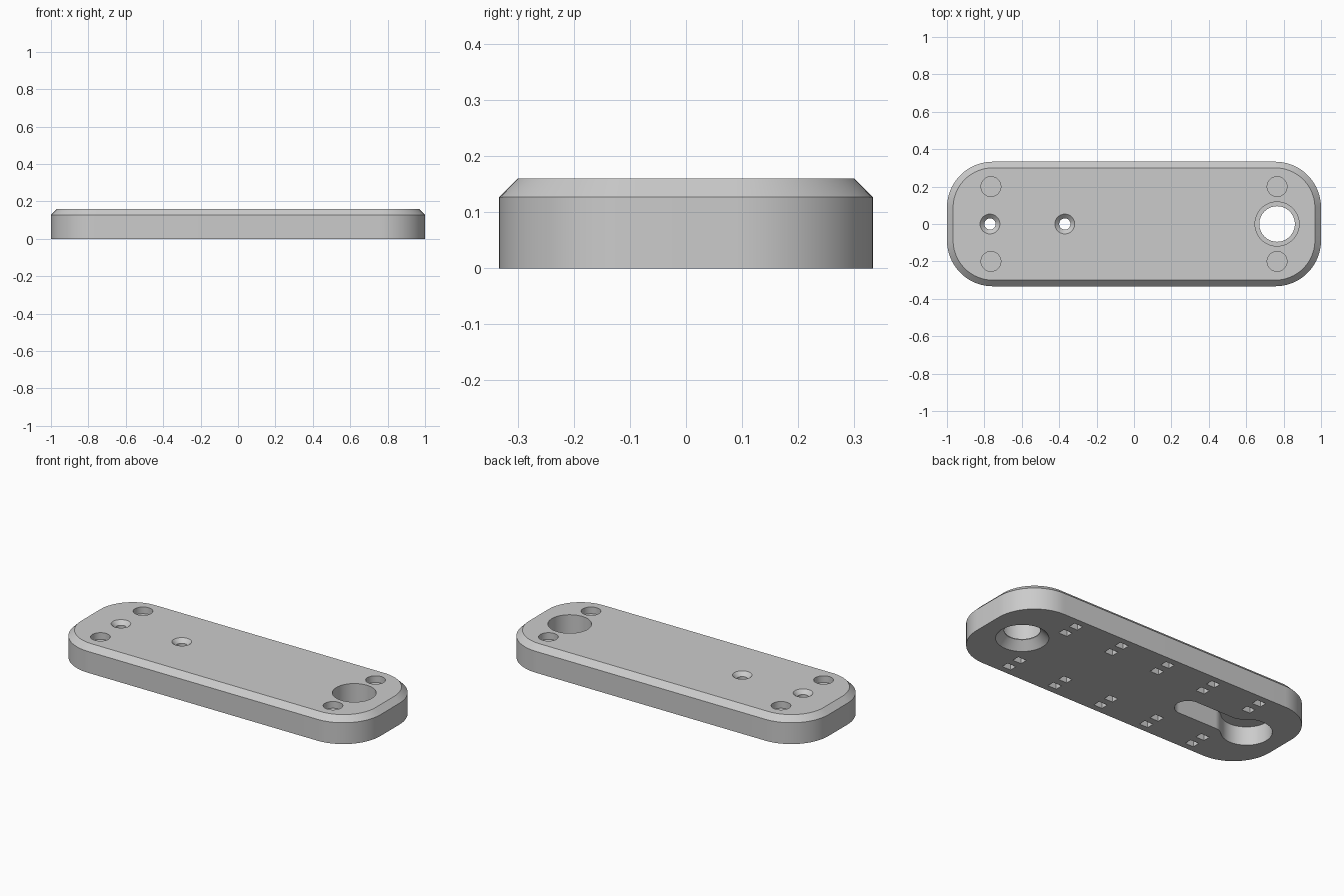
import bpy
import bmesh
from math import sin, cos, pi, sqrt, atan2, radians

cube = bpy.data.objects.get("Cube")
if cube:
    bpy.data.objects.remove(cube, do_unlink=True)

grey = bpy.data.materials.new("plain_grey")
grey.use_nodes = True
colour = (0.6, 0.6, 0.6, 1)
grey.diffuse_color = colour
grey.node_tree.nodes["Principled BSDF"].inputs["Base Color"].default_value = colour


def arc(cx, cy, r, a0, a1, n):
    return [(cx + r * cos(a0 + (a1 - a0) * i / n),
             cy + r * sin(a0 + (a1 - a0) * i / n)) for i in range(n + 1)]


def circle(x, y, r):
    return arc(x, y, r, 0, 2 * pi, 64)[:-1]


def rounded_rect(hx, hy, r):
    pts = []
    for k, (sx, sy) in enumerate([(1, 1), (-1, 1), (-1, -1), (1, -1)]):
        pts += arc(sx * (hx - r), sy * (hy - r), r, k * pi / 2, (k + 1) * pi / 2, 20)
    return pts


def rect(x, y, hx, hy):
    return [(x - hx, y - hy), (x + hx, y - hy), (x + hx, y + hy), (x - hx, y + hy)]


def loft(name, sections):
    """Closed solid through (profile, height) sections, listed bottom to top."""
    bm = bmesh.new()
    loops = [[bm.verts.new((x, y, z)) for x, y in pts] for pts, z in sections]
    for low, high in zip(loops, loops[1:]):
        n = len(low)
        for i in range(n):
            j = (i + 1) % n
            bm.faces.new((low[i], low[j], high[j], high[i]))
    bm.faces.new(loops[0][::-1])
    bm.faces.new(loops[-1])
    bmesh.ops.recalc_face_normals(bm, faces=bm.faces)
    mesh = bpy.data.meshes.new(name)
    bm.to_mesh(mesh)
    bm.free()
    mesh.materials.append(grey)
    obj = bpy.data.objects.new(name, mesh)
    bpy.context.collection.objects.link(obj)
    return obj


def keyhole(big_x, big_r, end_x, slot_r, fillet):
    """Round pocket blended into a narrower slot along x."""
    dx = sqrt((big_r + fillet) ** 2 - (slot_r + fillet) ** 2)
    a = atan2(slot_r + fillet, dx)
    half = arc(end_x, 0, slot_r, 0, pi / 2, 16)
    half += arc(big_x + dx, slot_r + fillet, fillet, -pi / 2, a - pi, 12)
    half += arc(big_x, 0, big_r, a, pi, 32)[1:]
    return half + [(x, -y) for x, y in half[-2:0:-1]]


# Plate with a chamfered top edge
TOP = 0.16
plate = loft("base_plate", [
    (rounded_rect(1, 0.333, 0.245), 0),
    (rounded_rect(1, 0.333, 0.245), 0.127),
    (rounded_rect(0.967, 0.30, 0.212), TOP)])

cutters = []


def cut(name, *sections):
    cutters.append(loft(name, sections))


# Large stepped hole, flared underneath
X = 0.765
cut("large_hole", (circle(X, 0, 0.16), -0.02), (circle(X, 0, 0.095), 0.045),
    (circle(X, 0, 0.095), 0.1))
cut("large_hole_counterbore", (circle(X, 0, 0.118), 0.05), (circle(X, 0, 0.118), 0.2))

# Keyhole pocket underneath, with two countersunk screw holes above it
pocket = keyhole(-0.77, 0.135, -0.37, 0.072, 0.08)
cut("keyhole_pocket", (pocket, -0.05), (pocket, 0.11))
for x in (-0.77, -0.37):
    cut("screw_hole", (circle(x, 0, 0.03), 0.08), (circle(x, 0, 0.03), 0.137),
        (circle(x, 0, 0.073), 0.18))

# Shallow round recesses near the corners
for x in (-X, X):
    for y in (-0.2, 0.2):
        cut("corner_recess", (circle(x, y, 0.053), 0.12), (circle(x, y, 0.053), 0.2))

# Paired tie slots in two rows underneath
for i in range(-2, 3):
    for y in (-0.23, 0.23):
        for side in (-1, 1):
            r = rect(i * 0.313, y + side * 0.043, 0.028, 0.022)
            cut("tie_slot", (r, -0.05), (r, 0.045))

for c in cutters:
    mod = plate.modifiers.new(c.name, "BOOLEAN")
    mod.operation = "DIFFERENCE"
    mod.solver = "EXACT"
    mod.object = c

# Apply the cuts and drop the cutters
bpy.context.view_layer.update()
graph = bpy.context.evaluated_depsgraph_get()
result = bpy.data.meshes.new_from_object(plate.evaluated_get(graph))
plate.modifiers.clear()
plate.data = result
for c in cutters:
    bpy.data.objects.remove(c, do_unlink=True)

bpy.ops.object.select_all(action="DESELECT")
plate.select_set(True)
bpy.context.view_layer.objects.active = plate
bpy.ops.object.shade_smooth_by_angle(angle=radians(30))
